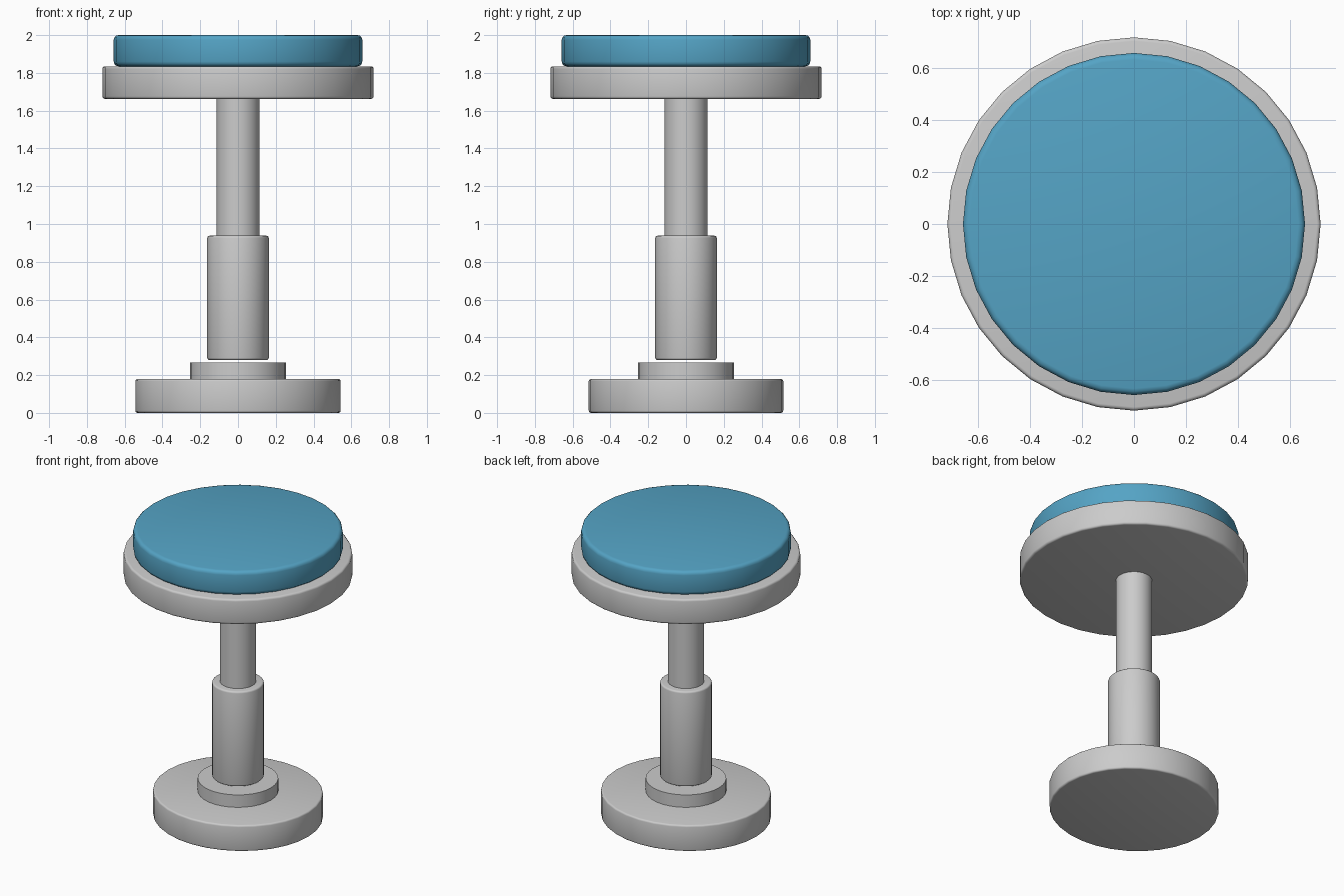
import bpy
import math

if "Cube" in bpy.data.objects:
    bpy.data.objects.remove(bpy.data.objects["Cube"])


def disc(name, r, z0, z1, bevel=0.0, ry=None):
    """Upright 32-sided cylinder from z0 to z1, optionally with rounded rims."""
    bpy.ops.mesh.primitive_cylinder_add(vertices=32, radius=1, depth=1,
                                        location=(0, 0, (z0 + z1) / 2))
    ob = bpy.context.object
    ob.name = name
    ob.scale = (r, ry or r, z1 - z0)
    bpy.ops.object.transform_apply(location=False, rotation=False, scale=True)
    if bevel:
        mod = ob.modifiers.new("rim", 'BEVEL')
        mod.width = bevel
        mod.segments = 3
        mod.limit_method = 'ANGLE'
        mod.angle_limit = math.radians(40)
        bpy.ops.object.modifier_apply(modifier=mod.name)
    bpy.ops.object.shade_smooth_by_angle(angle=math.radians(40))
    return ob


# Foot: slightly oval base plate and raised collar
disc("base_plate", 0.543, 0.0, 0.18, 0.012, ry=0.515)
disc("base_collar", 0.253, 0.18, 0.266)

# Telescopic column
disc("column_sleeve", 0.163, 0.28, 0.938, 0.012)
disc("column_post", 0.114, 0.90, 1.67)

# Seat pan and cushion
disc("seat_pan", 0.718, 1.662, 1.835, 0.014)
cushion = disc("seat_cushion", 0.658, 1.835, 2.0, 0.025)

# Blue upholstery
blue = bpy.data.materials.new("blue_upholstery")
blue.diffuse_color = (0.09, 0.37, 0.56, 1)
blue.use_nodes = True
blue.node_tree.nodes["Principled BSDF"].inputs["Base Color"].default_value = blue.diffuse_color
cushion.data.materials.append(blue)
